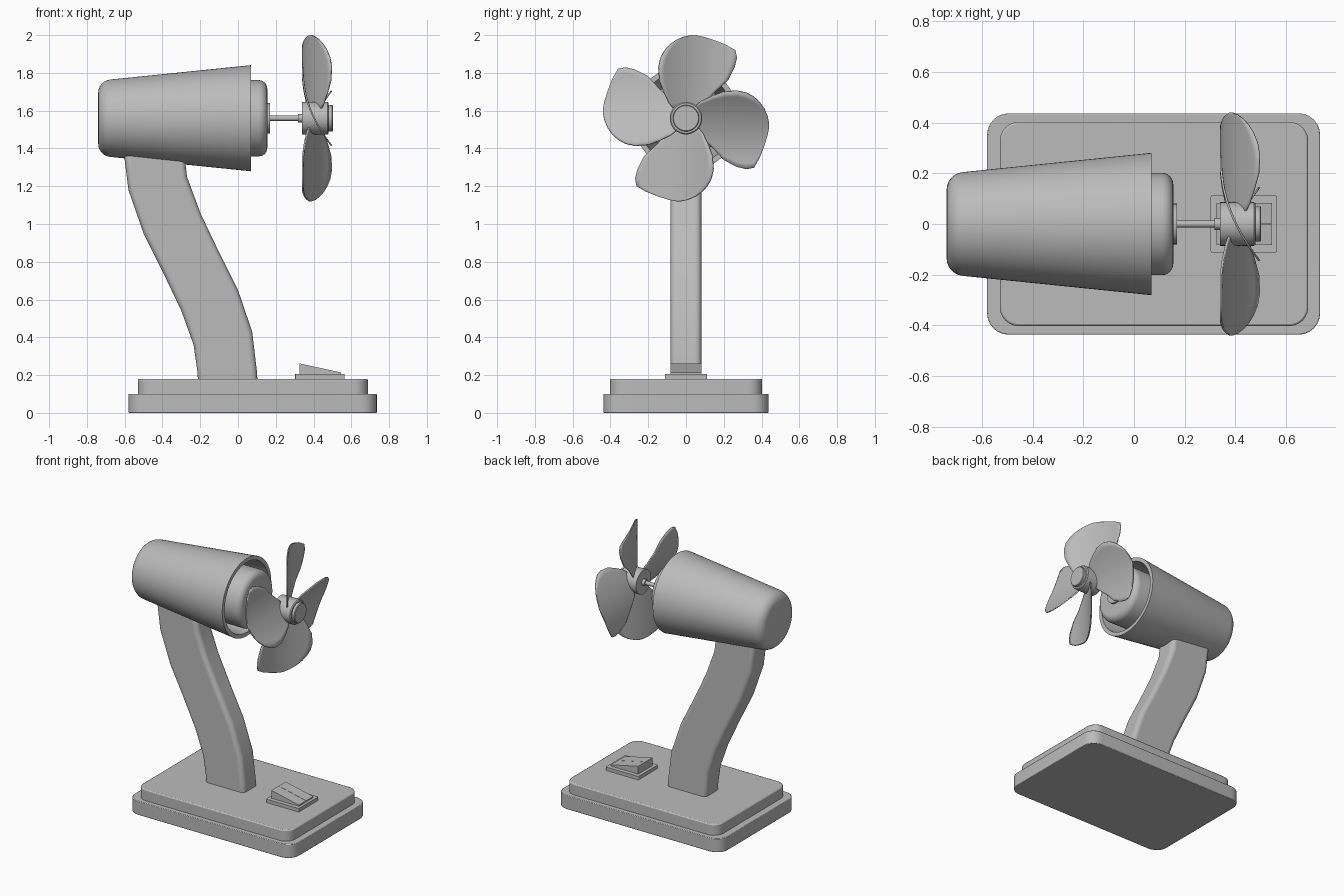
import bpy, bmesh, math
from mathutils import Vector, Matrix

if "Cube" in bpy.data.objects:
    bpy.data.objects.remove(bpy.data.objects["Cube"], do_unlink=True)

AXIS_Z = 1.56

grey = bpy.data.materials.new("plain_grey")
grey.use_nodes = True
grey.diffuse_color = (0.5, 0.5, 0.5, 1)
grey.node_tree.nodes["Principled BSDF"].inputs["Base Color"].default_value = (0.5, 0.5, 0.5, 1)


def finish(name, bm, angle=35):
    bmesh.ops.recalc_face_normals(bm, faces=bm.faces)
    mesh = bpy.data.meshes.new(name)
    bm.to_mesh(mesh)
    bm.free()
    obj = bpy.data.objects.new(name, mesh)
    bpy.context.collection.objects.link(obj)
    mesh.materials.append(grey)
    bpy.ops.object.select_all(action='DESELECT')
    obj.select_set(True)
    bpy.context.view_layer.objects.active = obj
    bpy.ops.object.shade_smooth_by_angle(angle=math.radians(angle))
    return obj


def bevel(obj, width, segments=4):
    mod = obj.modifiers.new("rounding", 'BEVEL')
    mod.width, mod.segments = width, segments
    mod.limit_method, mod.angle_limit = 'ANGLE', math.radians(40)


def prism(name, points, direction):
    """Extrude a closed outline along a direction."""
    bm = bmesh.new()
    face = bm.faces.new([bm.verts.new(p) for p in points])
    top = bmesh.ops.extrude_face_region(bm, geom=[face])["geom"]
    bmesh.ops.translate(bm, vec=direction, verts=[v for v in top if isinstance(v, bmesh.types.BMVert)])
    return finish(name, bm)


def rounded_slab(name, x0, x1, half_y, z0, z1, radius, edge):
    """Box with rounded vertical corners and slightly softened rims."""
    pts = []
    cx, hx = (x0 + x1) / 2, (x1 - x0) / 2
    for quarter, (sx, sy) in enumerate([(1, 1), (-1, 1), (-1, -1), (1, -1)]):
        for i in range(7):
            a = math.pi / 2 * (quarter + i / 6)
            pts.append((cx + sx * (hx - radius) + radius * math.cos(a),
                        sy * (half_y - radius) + radius * math.sin(a), z0))
    obj = prism(name, pts, (0, 0, z1 - z0))
    if edge:
        bevel(obj, edge, 2)
    return obj


def lathe(name, profile, steps=64):
    """Turn (x, radius) points about the motor axis."""
    bm = bmesh.new()
    verts = [bm.verts.new((x, 0, AXIS_Z + r)) for x, r in profile]
    edges = [bm.edges.new(pair) for pair in zip(verts, verts[1:])]
    bmesh.ops.spin(bm, geom=verts + edges, cent=(0, 0, AXIS_Z), axis=(1, 0, 0),
                   angle=math.tau, steps=steps, use_duplicate=False)
    bmesh.ops.remove_doubles(bm, verts=bm.verts, dist=0.0002)
    return finish(name, bm)


def arc(cx, cr, radius, start, end, n=6):
    return [(cx + radius * math.cos(math.radians(start + (end - start) * i / n)),
             cr + radius * math.sin(math.radians(start + (end - start) * i / n))) for i in range(n + 1)]


# Two-step base
rounded_slab("base_plinth", -0.58, 0.735, 0.437, 0, 0.1, 0.085, 0.004)
rounded_slab("base_top", -0.53, 0.688, 0.403, 0.09, 0.18, 0.075, 0.008)

# Curved neck
back = [(-0.21, 0.14), (-0.215, 0.22), (-0.235, 0.36), (-0.3, 0.54), (-0.4, 0.75),
        (-0.5, 0.95), (-0.58, 1.18), (-0.61, 1.42)]
front = [(-0.29, 1.42), (-0.27, 1.25), (-0.2, 1.06), (-0.1, 0.85), (0, 0.65),
         (0.075, 0.43), (0.1, 0.22), (0.105, 0.14)]
neck = prism("neck", [(x, -0.081, z) for x, z in back + front], (0, 0.162, 0))
bevel(neck, 0.03, 5)

# Tapered open shell, motor and drive shaft
lathe("housing", [(-0.74, 0)] + arc(-0.67, 0.135, 0.07, 180, 95)
      + [(0.07, 0.281), (0.07, 0.253), (-0.62, 0.17), (-0.62, 0)])
lathe("motor", [(-0.64, 0), (-0.64, 0.17), (-0.5, 0.18), (-0.15, 0.2)]
      + arc(0.11, 0.157, 0.045, 90, 0) + [(0.155, 0)])
lathe("motor_bearing", [(0.14, 0), (0.14, 0.08), (0.17, 0.08), (0.17, 0)])
lathe("shaft", [(0.15, 0), (0.15, 0.014), (0.36, 0.014), (0.36, 0)], 24)
lathe("shaft_collar", [(0.318, 0), (0.318, 0.023), (0.36, 0.023), (0.36, 0)], 24)
lathe("hub", [(0.34, 0), (0.34, 0.086), (0.474, 0.086), (0.48, 0.08), (0.48, 0.07),
              (0.498, 0.07), (0.502, 0.066), (0.502, 0)], 48)

# Four pitched blades: rows of (height, leading side, trailing side)
rows = [(0.03, -0.05, 0.05), (0.08, -0.09, 0.1), (0.14, -0.118, 0.155), (0.2, -0.14, 0.222),
        (0.27, -0.145, 0.258), (0.32, -0.134, 0.27), (0.36, -0.112, 0.262), (0.39, -0.085, 0.21),
        (0.415, -0.05, 0.145), (0.432, -0.01, 0.09), (0.44, 0.03, 0.05)]
columns = 14
for k in range(4):
    bm = bmesh.new()
    grid = []
    for h, lead, trail in rows:
        line = []
        for i in range(columns + 1):
            s = lead + (trail - lead) * i / columns
            line.append(bm.verts.new((0.403 - 0.49 * s + s * s, s, h)))
        grid.append(line)
    for low, high in zip(grid, grid[1:]):
        for i in range(columns):
            bm.faces.new((low[i], low[i + 1], high[i + 1], high[i]))
    bm.transform(Matrix.Translation((0, 0, AXIS_Z)) @ Matrix.Rotation(k * math.pi / 2, 4, 'X'))
    blade = finish("blade_%d" % (k + 1), bm)
    skin = blade.modifiers.new("thickness", 'SOLIDIFY')
    skin.thickness, skin.offset = 0.008, 0

# Switch plate with a pair of sloping rockers
rounded_slab("switch_plate", 0.303, 0.565, 0.112, 0.175, 0.205, 0.006, 0)
for side, y in (("right", -0.082), ("left", 0.001)):
    wedge = [(0.325, 0.2), (0.545, 0.2), (0.545, 0.214), (0.325, 0.262)]
    prism("switch_rocker_" + side, [(x, y, z) for x, z in wedge], (0, 0.081, 0))
